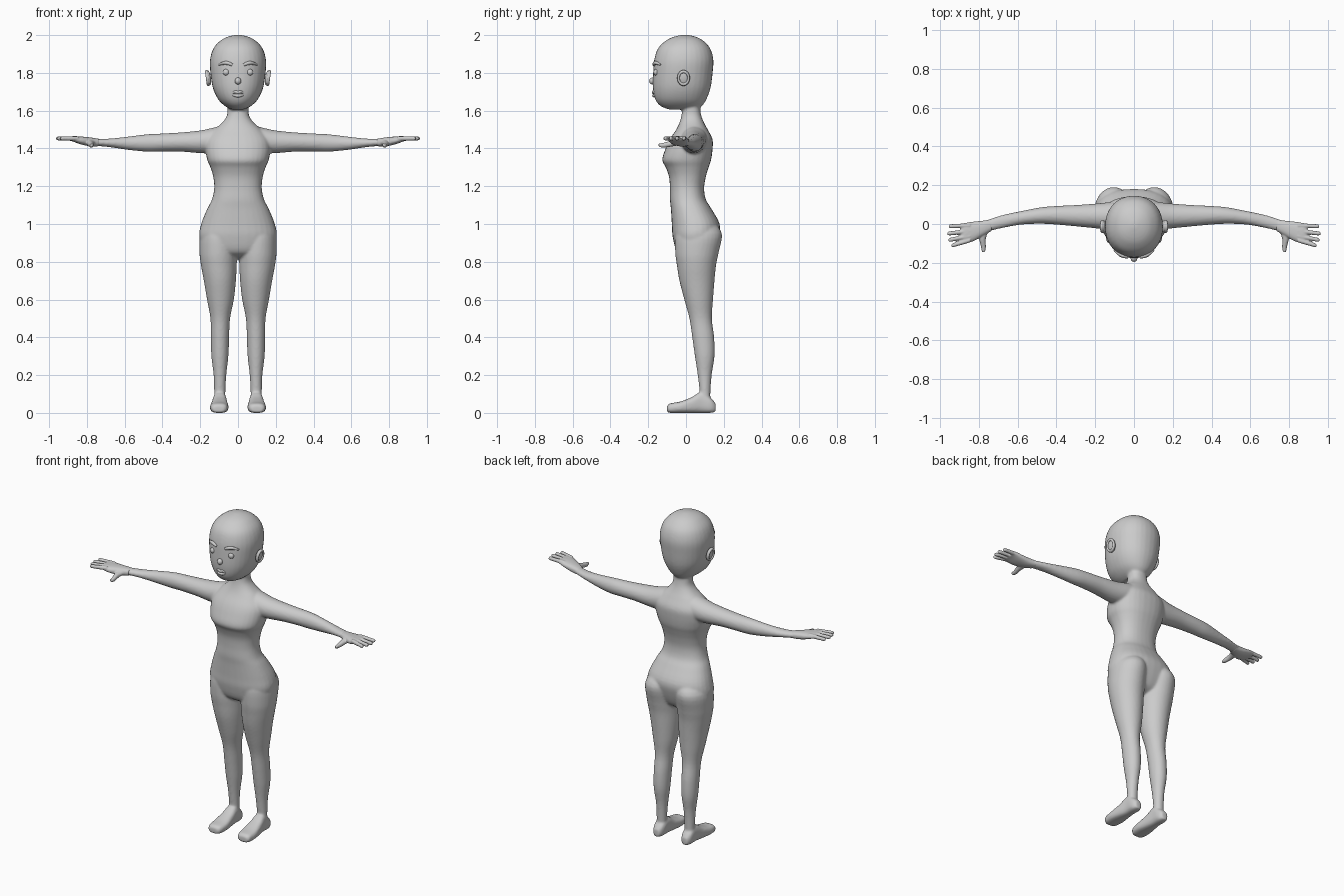
import bpy, bmesh, math

skin = bpy.data.materials.new("grey_skin")
skin.diffuse_color = (0.6, 0.6, 0.6, 1)


def spline(rows, steps=4):
    """Catmull-Rom interpolation of the section rows."""
    out = []
    for i in range(len(rows) - 1):
        p0, p1 = rows[max(i - 1, 0)], rows[i]
        p2, p3 = rows[i + 1], rows[min(i + 2, len(rows) - 1)]
        for k in range(steps):
            t = k / steps
            out.append([0.5 * (2 * b + (c - a) * t + (2 * a - 5 * b + 4 * c - d) * t * t
                               + (3 * b - a - 3 * c + d) * t ** 3)
                        for a, b, c, d in zip(p0, p1, p2, p3)])
    return out + [list(rows[-1])]


def loft(bm, axis, rows, side=1, power=2.0, seg=32):
    """Closed tube along an axis; row = position, low/high of the two cross axes."""
    rings = []
    for t, a0, a1, b0, b1 in spline(rows):
        ring = []
        for j in range(seg):
            ang = 2 * math.pi * j / seg
            c, s = math.cos(ang), math.sin(ang)
            a = (a0 + a1) / 2 + (a1 - a0) / 2 * math.copysign(abs(c) ** (2 / power), c)
            b = (b0 + b1) / 2 + (b1 - b0) / 2 * math.copysign(abs(s) ** (2 / power), s)
            x, y, z = {"z": (a, b, t), "x": (t, a, b), "y": (a, t, b)}[axis]
            ring.append(bm.verts.new((side * x, y, z)))
        rings.append(ring)
    for lo, hi in zip(rings, rings[1:]):
        for j in range(seg):
            k = (j + 1) % seg
            bm.faces.new((lo[j], lo[k], hi[k], hi[j]))
    bm.faces.new(rings[0])
    bm.faces.new(rings[-1])


def fuse(name, bm, voxel, smooth):
    """Merge overlapping lofts into one smooth skin."""
    bmesh.ops.recalc_face_normals(bm, faces=bm.faces)
    mesh = bpy.data.meshes.new(name)
    bm.to_mesh(mesh)
    bm.free()
    mesh.materials.append(skin)
    ob = bpy.data.objects.new(name, mesh)
    bpy.context.collection.objects.link(ob)
    rm = ob.modifiers.new("merge", "REMESH")
    rm.mode, rm.voxel_size, rm.use_smooth_shade = "VOXEL", voxel, True
    sm = ob.modifiers.new("soften", "SMOOTH")
    sm.factor, sm.iterations = 0.5, smooth


def tube(name, points, radius):
    """Tapered tube through points (x, y, z, thickness)."""
    cu = bpy.data.curves.new(name, "CURVE")
    cu.dimensions, cu.bevel_depth, cu.bevel_resolution = "3D", radius, 3
    cu.use_fill_caps = True
    sp = cu.splines.new("NURBS")
    sp.points.add(len(points) - 1)
    for p, (x, y, z, r) in zip(sp.points, points):
        p.co, p.radius = (x, y, z, 1), r
    sp.use_endpoint_u, sp.order_u = True, 3
    cu.materials.append(skin)
    bpy.context.collection.objects.link(bpy.data.objects.new(name, cu))


def finish(name, scale, rot=(0, 0, 0)):
    ob = bpy.context.object
    ob.name, ob.scale, ob.rotation_euler = name, scale, rot
    ob.data.materials.append(skin)
    bpy.ops.object.shade_smooth()


def ball(name, loc, scale, rot=(0, 0, 0)):
    bpy.ops.mesh.primitive_uv_sphere_add(segments=24, ring_count=12, radius=1, location=loc)
    finish(name, scale, rot)


def sym(rows):
    return [(z, -w, w, f, b) for z, w, f, b in rows]


body = bmesh.new()
# Torso and neck
loft(body, "z", sym([
    (0.815, 0.07, 0.02, 0.09), (0.85, 0.17, -0.045, 0.14), (0.93, 0.205, -0.07, 0.172),
    (1.0, 0.195, -0.075, 0.178), (1.08, 0.163, -0.08, 0.135), (1.13, 0.138, -0.085, 0.105),
    (1.19, 0.126, -0.085, 0.096), (1.25, 0.131, -0.09, 0.105), (1.3, 0.146, -0.107, 0.12),
    (1.34, 0.163, -0.126, 0.133), (1.4, 0.172, -0.108, 0.141), (1.45, 0.165, -0.085, 0.14),
    (1.5, 0.125, -0.052, 0.115), (1.535, 0.085, -0.035, 0.096), (1.57, 0.06, -0.025, 0.082),
    (1.61, 0.055, -0.02, 0.075), (1.66, 0.055, -0.02, 0.075)]), power=2.3)
# Head
loft(body, "z", sym([
    (1.606, 0.035, -0.09, 0.055), (1.625, 0.07, -0.135, 0.085), (1.66, 0.105, -0.163, 0.108),
    (1.72, 0.133, -0.175, 0.13), (1.8, 0.146, -0.174, 0.141), (1.87, 0.148, -0.168, 0.145),
    (1.93, 0.13, -0.148, 0.128), (1.97, 0.094, -0.108, 0.092), (1.99, 0.058, -0.068, 0.055),
    (2.001, 0.016, -0.022, 0.012)]), power=2.15)
for s in (1, -1):
    # Arm
    loft(body, "x", [
        (0.06, -0.03, 0.115, 1.385, 1.525), (0.13, -0.03, 0.112, 1.375, 1.51),
        (0.2, -0.022, 0.105, 1.375, 1.495), (0.3, -0.012, 0.098, 1.383, 1.485),
        (0.4, -0.003, 0.093, 1.384, 1.479), (0.48, 0.001, 0.086, 1.383, 1.475),
        (0.58, -0.003, 0.067, 1.392, 1.463), (0.68, -0.021, 0.046, 1.407, 1.452),
        (0.76, -0.04, 0.02, 1.414, 1.452)], s)
    # Leg
    loft(body, "z", [
        (1.02, 0.03, 0.15, -0.02, 0.14), (0.95, 0.008, 0.2, -0.055, 0.19),
        (0.85, 0.005, 0.204, -0.057, 0.173), (0.78, 0.007, 0.196, -0.048, 0.159),
        (0.7, 0.011, 0.181, -0.035, 0.151), (0.6, 0.022, 0.164, -0.009, 0.143),
        (0.5, 0.042, 0.146, 0.018, 0.137), (0.4, 0.047, 0.144, 0.033, 0.149),
        (0.3, 0.051, 0.141, 0.047, 0.151), (0.2, 0.062, 0.129, 0.062, 0.136),
        (0.1, 0.067, 0.126, 0.073, 0.129), (0.04, 0.067, 0.126, 0.07, 0.13)], s)
    # Foot
    loft(body, "y", [
        (-0.1, 0.075, 0.13, 0.005, 0.036), (-0.085, 0.058, 0.143, 0, 0.05),
        (-0.03, 0.05, 0.148, 0, 0.06), (0.03, 0.056, 0.14, 0, 0.083),
        (0.08, 0.061, 0.132, 0, 0.11), (0.13, 0.064, 0.13, 0, 0.08),
        (0.157, 0.078, 0.116, 0.006, 0.05)], s, 2.8)
fuse("body", body, 0.007, 5)

for s, label in ((1, "left"), (-1, "right")):
    hand = bmesh.new()
    # Palm
    loft(hand, "x", [
        (0.735, -0.036, 0.024, 1.412, 1.451), (0.78, -0.062, 0.017, 1.411, 1.458),
        (0.83, -0.089, 0.012, 1.421, 1.463), (0.87, -0.097, 0.006, 1.435, 1.465),
        (0.89, -0.088, 0.0, 1.441, 1.461)], s, 2.4)
    # Fingers
    for base, tip, end in ((-0.008, -0.012, 0.955), (-0.036, -0.05, 0.963),
                           (-0.062, -0.083, 0.957), (-0.083, -0.112, 0.942)):
        rows = []
        for f, r in ((0, 0.012), (0.35, 0.012), (0.7, 0.011), (0.92, 0.0105), (1, 0.006)):
            y = base + (tip - base) * f
            rows.append((0.845 + (end - 0.845) * f, y - r, y + r, 1.453 - r, 1.453 + r))
        loft(hand, "x", rows, s, seg=16)
    # Thumb
    loft(hand, "y", [
        (-0.02, 0.745, 0.81, 1.42, 1.45), (-0.075, 0.764, 0.8, 1.41, 1.442),
        (-0.12, 0.764, 0.789, 1.404, 1.43), (-0.145, 0.769, 0.785, 1.409, 1.425)], s, seg=16)
    fuse(label + "_hand", hand, 0.004, 3)

    # Eye, brow and ear
    ball(label + "_eye", (s * 0.063, -0.158, 1.803), (0.017, 0.014, 0.017))
    tube(label + "_brow", [(s * 0.03, -0.17, 1.842, 0.7), (s * 0.045, -0.169, 1.85, 1),
                           (s * 0.075, -0.157, 1.855, 1), (s * 0.102, -0.135, 1.842, 0.4)], 0.01)
    tilt = math.radians(8) * s
    ball(label + "_ear", (s * 0.155, -0.013, 1.773), (0.012, 0.031, 0.04), (0, tilt, 0))
    bpy.ops.mesh.primitive_torus_add(major_radius=1, minor_radius=0.25, major_segments=32,
                                     minor_segments=10, location=(s * 0.162, -0.013, 1.773))
    finish(label + "_ear_rim", (0.034, 0.027, 0.034), (0, math.pi / 2 + tilt, 0))

# Nose and lips
ball("nose", (0, -0.178, 1.757), (0.017, 0.017, 0.018))
tube("upper_lip", [(-0.042, -0.157, 1.688, 0.3), (-0.015, -0.172, 1.703, 1), (0, -0.174, 1.694, 1),
                   (0.015, -0.172, 1.703, 1), (0.042, -0.157, 1.688, 0.3)], 0.008)
tube("lower_lip", [(-0.038, -0.157, 1.687, 0.3), (-0.015, -0.17, 1.679, 1),
                   (0.015, -0.17, 1.679, 1), (0.038, -0.157, 1.687, 0.3)], 0.009)
